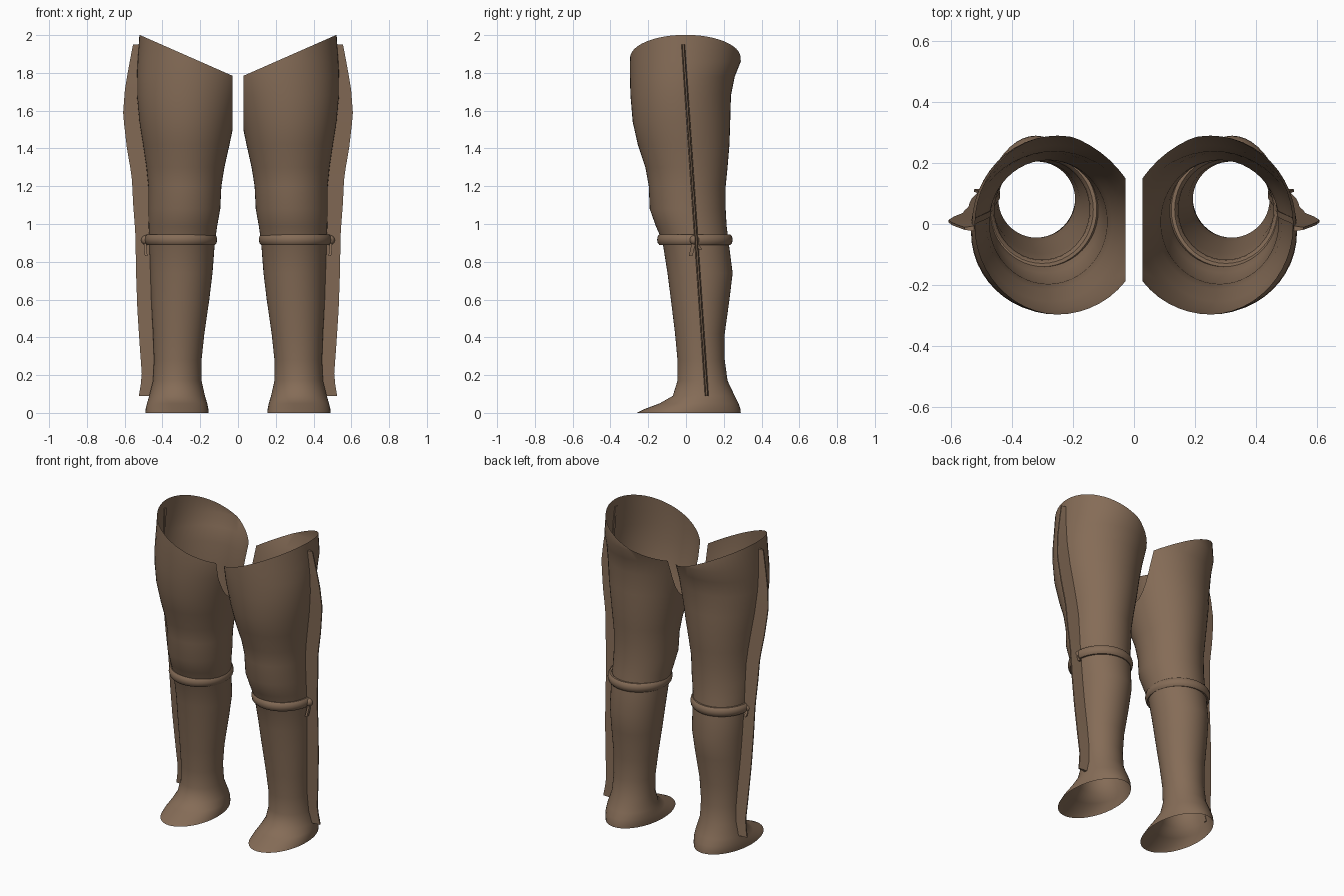
import bpy, bmesh, math
from mathutils import Vector

if "Cube" in bpy.data.objects:
    bpy.data.objects.remove(bpy.data.objects["Cube"])

leather = bpy.data.materials.new("brown_leather")
leather.diffuse_color = (0.235, 0.15, 0.095, 1)
leather.use_nodes = True
leather.node_tree.nodes["Principled BSDF"].inputs["Base Color"].default_value = leather.diffuse_color

# Leg sections: height, inner x, outer x, front y, back y
SECTIONS = [
    (0.00, 0.155, 0.490, -0.260, 0.290), (0.02, 0.157, 0.489, -0.220, 0.288),
    (0.05, 0.163, 0.482, -0.140, 0.278), (0.09, 0.175, 0.470, -0.070, 0.258),
    (0.17, 0.193, 0.450, -0.045, 0.220), (0.28, 0.193, 0.445, -0.045, 0.205),
    (0.42, 0.178, 0.450, -0.058, 0.205), (0.60, 0.152, 0.460, -0.080, 0.230),
    (0.74, 0.135, 0.465, -0.098, 0.247), (0.91, 0.122, 0.470, -0.125, 0.225),
    (0.99, 0.110, 0.473, -0.160, 0.215), (1.08, 0.094, 0.475, -0.192, 0.210),
    (1.20, 0.088, 0.475, -0.197, 0.210), (1.30, 0.072, 0.485, -0.215, 0.220),
    (1.42, 0.045, 0.503, -0.255, 0.230), (1.54, 0.020, 0.522, -0.282, 0.234),
    (1.68, -0.012, 0.535, -0.294, 0.238), (1.78, -0.030, 0.535, -0.297, 0.258),
    (1.86, -0.030, 0.532, -0.297, 0.290), (2.03, -0.030, 0.520, -0.290, 0.285)]


def sample(table, z):
    """Linear lookup of a table sorted by height."""
    for a, b in zip(table, table[1:]):
        if z <= b[0]:
            t = (z - a[0]) / (b[0] - a[0])
            return [p + (q - p) * t for p, q in zip(a[1:], b[1:])]
    return list(table[-1][1:])


def finish(name, bm, angle=50):
    me = bpy.data.meshes.new(name)
    bm.to_mesh(me)
    bm.free()
    me.materials.append(leather)
    ob = bpy.data.objects.new(name, me)
    bpy.context.collection.objects.link(ob)
    ob.modifiers.new("other_side", 'MIRROR').use_mirror_merge = False
    bpy.ops.object.select_all(action='DESELECT')
    ob.select_set(True)
    bpy.context.view_layer.objects.active = ob
    bpy.ops.object.shade_smooth_by_angle(angle=math.radians(angle))
    return ob


def loft(rings, caps=False, closed=False):
    bm = bmesh.new()
    rows = [[bm.verts.new(p) for p in r] for r in rings]
    pairs = list(zip(rows, rows[1:])) + ([(rows[-1], rows[0])] if closed else [])
    n = len(rows[0])
    for a, b in pairs:
        for i in range(n):
            j = (i + 1) % n
            bm.faces.new((a[i], a[j], b[j], b[i]))
    if caps:
        bm.faces.new(rows[0][::-1])
        bm.faces.new(rows[-1])
    if caps or closed:
        bmesh.ops.recalc_face_normals(bm, faces=bm.faces)
    return bm


# Leggings: open lofted tubes with slanted tops and an open inner thigh
N = 48
rings = []
for z, x0, x1, y0, y1 in SECTIONS:
    cx, cy, rx, ry = (x0 + x1) / 2, (y0 + y1) / 2, (x1 - x0) / 2, (y1 - y0) / 2
    rings.append([Vector((cx + rx * math.cos(2 * math.pi * i / N),
                          cy + ry * math.sin(2 * math.pi * i / N), z)) for i in range(N)])
bm = loft(rings)
for point, normal in (((0.03, 0, 1.785), (-0.44, 0, 1)), ((0.028, 0, 0), (-1, 0, 0))):
    bmesh.ops.bisect_plane(bm, geom=bm.verts[:] + bm.edges[:] + bm.faces[:],
                           plane_co=point, plane_no=normal, clear_outer=True)
finish("leggings", bm)

# Side flap: thin wedge standing out along the outer seam
EDGE = [(0.09, 0.525), (0.19, 0.508), (0.35, 0.520), (0.55, 0.533), (0.75, 0.540),
        (0.95, 0.543), (1.10, 0.555), (1.25, 0.562), (1.40, 0.588), (1.58, 0.609),
        (1.72, 0.598), (1.85, 0.575), (1.95, 0.556)]
rings = []
for k in range(32):
    z = 0.09 + 1.86 * k / 31
    y = 0.11 - 0.125 * k / 31
    xi, xo = sample(SECTIONS, z)[1] - 0.006, sample(EDGE, z)[0]
    rings.append([Vector(p) for p in ((xi, y - 0.010, z), (xo, y - 0.004, z),
                                      (xo, y + 0.004, z), (xi, y + 0.010, z))])
finish("side_flap", loft(rings, caps=True), 40)

# Garter: flattened rounded band below the knee
rings = []
for i in range(N):
    a = 2 * math.pi * i / N
    ring = []
    for k in range(10):
        b = 2 * math.pi * k / 10
        d = 0.018 * math.cos(b)
        ring.append(Vector((0.302 + (0.174 + d) * math.cos(a),
                            0.047 + (0.182 + d) * math.sin(a), 0.917 + 0.03 * math.sin(b))))
    rings.append(ring)
finish("garter", loft(rings, closed=True))

# Garter knot with two hanging tails
bm = bmesh.new()
bmesh.ops.create_uvsphere(bm, u_segments=12, v_segments=8, radius=0.026)
bmesh.ops.translate(bm, verts=bm.verts, vec=(0.487, 0.045, 0.915))
finish("garter_knot", bm)


def tail(name, path):
    rings = [[Vector((x + dx, y + dy, z)) for dx, dy in
              ((-0.007, -0.010), (0.007, -0.010), (0.007, 0.010), (-0.007, 0.010))]
             for x, y, z in path]
    finish(name, loft(rings, caps=True), 40)


tail("front_tail", [(0.488, 0.042, 0.92), (0.492, 0.036, 0.88), (0.486, 0.025, 0.83)])
tail("rear_tail", [(0.488, 0.048, 0.92), (0.492, 0.060, 0.89), (0.486, 0.075, 0.865)])
